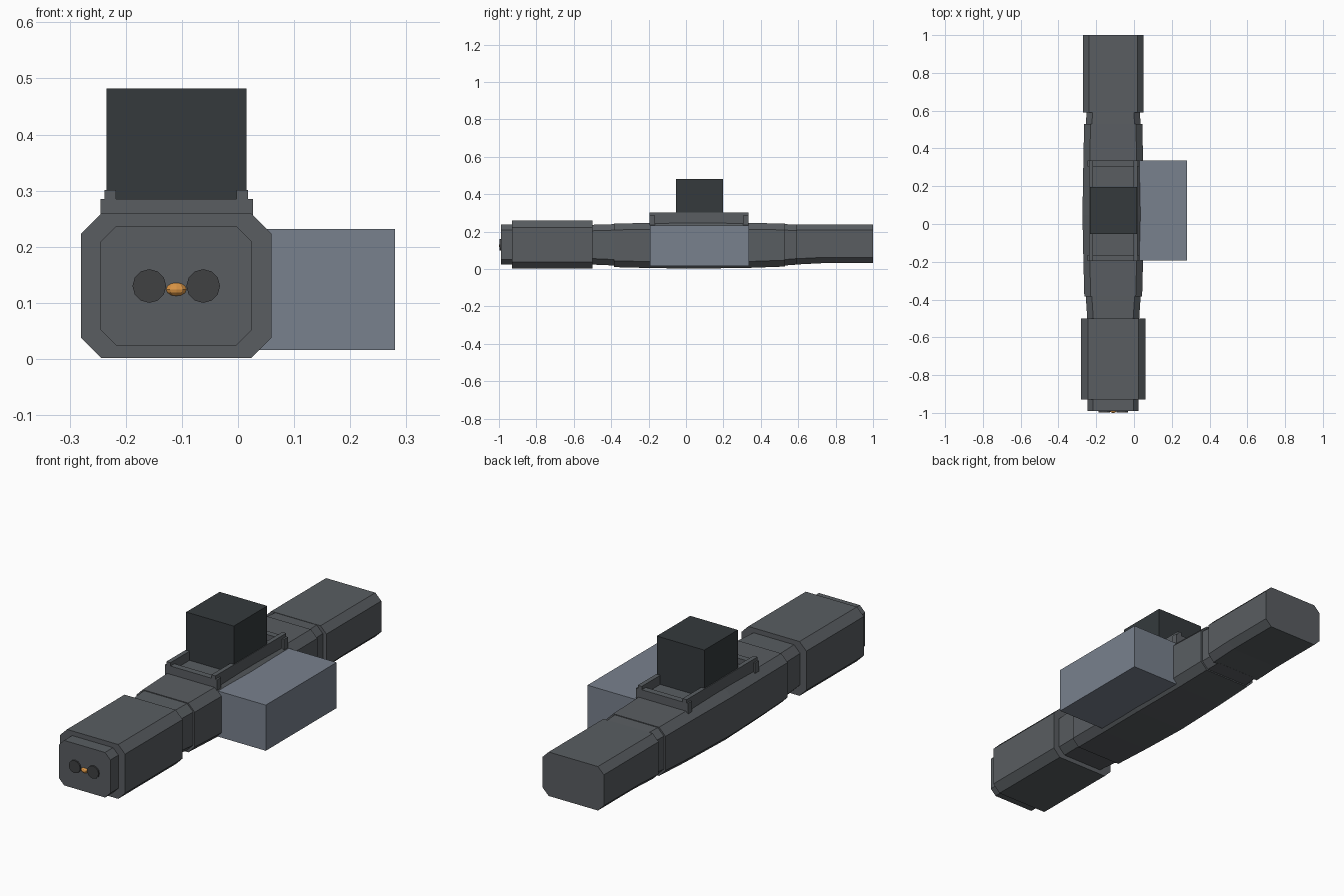
import bpy, bmesh
from math import cos, sin, pi

if "Cube" in bpy.data.objects:
    bpy.data.objects.remove(bpy.data.objects["Cube"])


def material(name, rgb):
    m = bpy.data.materials.new(name)
    m.diffuse_color = (*rgb, 1)
    m.use_nodes = True
    m.node_tree.nodes["Principled BSDF"].inputs["Base Color"].default_value = m.diffuse_color
    return m


GREY = material("body_grey", (0.10, 0.11, 0.12))
DARK = material("dark_grey", (0.035, 0.042, 0.046))
LENS = material("lens_grey", (0.05, 0.052, 0.055))
BLUE = material("blue_grey", (0.19, 0.22, 0.27))
ORANGE = material("orange", (0.70, 0.30, 0.06))
CX = -0.11  # long axis of the device


def finish(name, bm, mat):
    bmesh.ops.recalc_face_normals(bm, faces=bm.faces)
    me = bpy.data.meshes.new(name)
    bm.to_mesh(me)
    bm.free()
    me.materials.append(mat)
    ob = bpy.data.objects.new(name, me)
    bpy.context.collection.objects.link(ob)
    return ob


def loft(name, rings, mat=GREY):
    """Chamfered-box rings (y, half width, z0, z1, chamfer) skinned along y."""
    bm = bmesh.new()
    loops = []
    for y, w, z0, z1, c in rings:
        pts = [(-w + c, z0), (w - c, z0), (w, z0 + c), (w, z1 - c),
               (w - c, z1), (-w + c, z1), (-w, z1 - c), (-w, z0 + c)]
        loops.append([bm.verts.new((CX + x, y, z)) for x, z in pts])
    for a, b in zip(loops, loops[1:]):
        for i in range(8):
            j = (i + 1) % 8
            bm.faces.new((a[i], a[j], b[j], b[i]))
    bm.faces.new(loops[0])
    bm.faces.new(loops[-1])
    return finish(name, bm, mat)


def box(name, x, y, z, mat=GREY):
    bm = bmesh.new()
    bmesh.ops.create_cube(bm, size=1)
    for v in bm.verts:
        v.co = [lo + (c + 0.5) * (hi - lo) for c, (lo, hi) in zip(v.co, (x, y, z))]
    return finish(name, bm, mat)


# Main tube sections, front to back
loft("front_cap", [(-0.99, 0.135, 0.024, 0.237, 0.028), (-0.92, 0.135, 0.024, 0.237, 0.028)])
loft("front_housing", [(-0.93, 0.170, 0.002, 0.259, 0.036), (-0.50, 0.170, 0.002, 0.259, 0.036)])
loft("front_neck", [(-0.51, 0.137, 0.024, 0.236, 0.032), (-0.37, 0.146, 0.018, 0.240, 0.032)])
loft("middle_body", [(-0.385, 0.153, 0.010, 0.243, 0.034), (-0.19, 0.158, 0.005, 0.246, 0.034),
                     (0.05, 0.163, 0.002, 0.247, 0.034), (0.335, 0.158, 0.006, 0.246, 0.034),
                     (0.53, 0.154, 0.013, 0.243, 0.034)])
loft("rear_neck", [(0.52, 0.146, 0.018, 0.240, 0.032), (0.60, 0.140, 0.024, 0.237, 0.032)])
loft("rear_housing", [(0.59, 0.160, 0.024, 0.239, 0.031), (0.73, 0.160, 0.031, 0.239, 0.031),
                      (1.0, 0.160, 0.031, 0.239, 0.031)])

# Top tray: floor, end bars and raised side rails
box("tray_floor", (-0.235, 0.017), (-0.19, 0.33), (0.235, 0.258))
for end, y0 in (("front", -0.195), ("rear", 0.305)):
    box("tray_bar_" + end, (-0.245, 0.027), (y0, y0 + 0.03), (0.235, 0.285))
for side, s in (("left", -1), ("right", 1)):
    xs = sorted((CX + s * 0.107, CX + s * 0.128))
    box("tray_rail_" + side, xs, (-0.195, 0.335), (0.235, 0.301))

# Turret block on the tray, and the box on the right side
box("top_block", (-0.234, 0.015), (-0.053, 0.197), (0.25, 0.482), DARK)
box("side_box", (0.03, 0.28), (-0.192, 0.337), (0.016, 0.232), BLUE)

# Twin lenses on the front cap
for side, s in (("left", -1), ("right", 1)):
    bm = bmesh.new()
    rings = [[bm.verts.new((CX + s * 0.048 + 0.03 * cos(2 * pi * i / 12), y,
                            0.13 + 0.03 * sin(2 * pi * i / 12))) for i in range(12)]
             for y in (-0.997, -0.985)]
    for i in range(12):
        j = (i + 1) % 12
        bm.faces.new((rings[0][i], rings[0][j], rings[1][j], rings[1][i]))
    for r in rings:
        bm.faces.new(r)
    finish("lens_" + side, bm, LENS)

# Small orange indicator between the lenses
bm = bmesh.new()
bmesh.ops.create_uvsphere(bm, u_segments=10, v_segments=6, radius=1)
for v in bm.verts:
    v.co = (CX + 0.019 * v.co.x, -0.988 + 0.0126 * v.co.y, 0.124 + 0.012 * v.co.z)
finish("indicator", bm, ORANGE)
